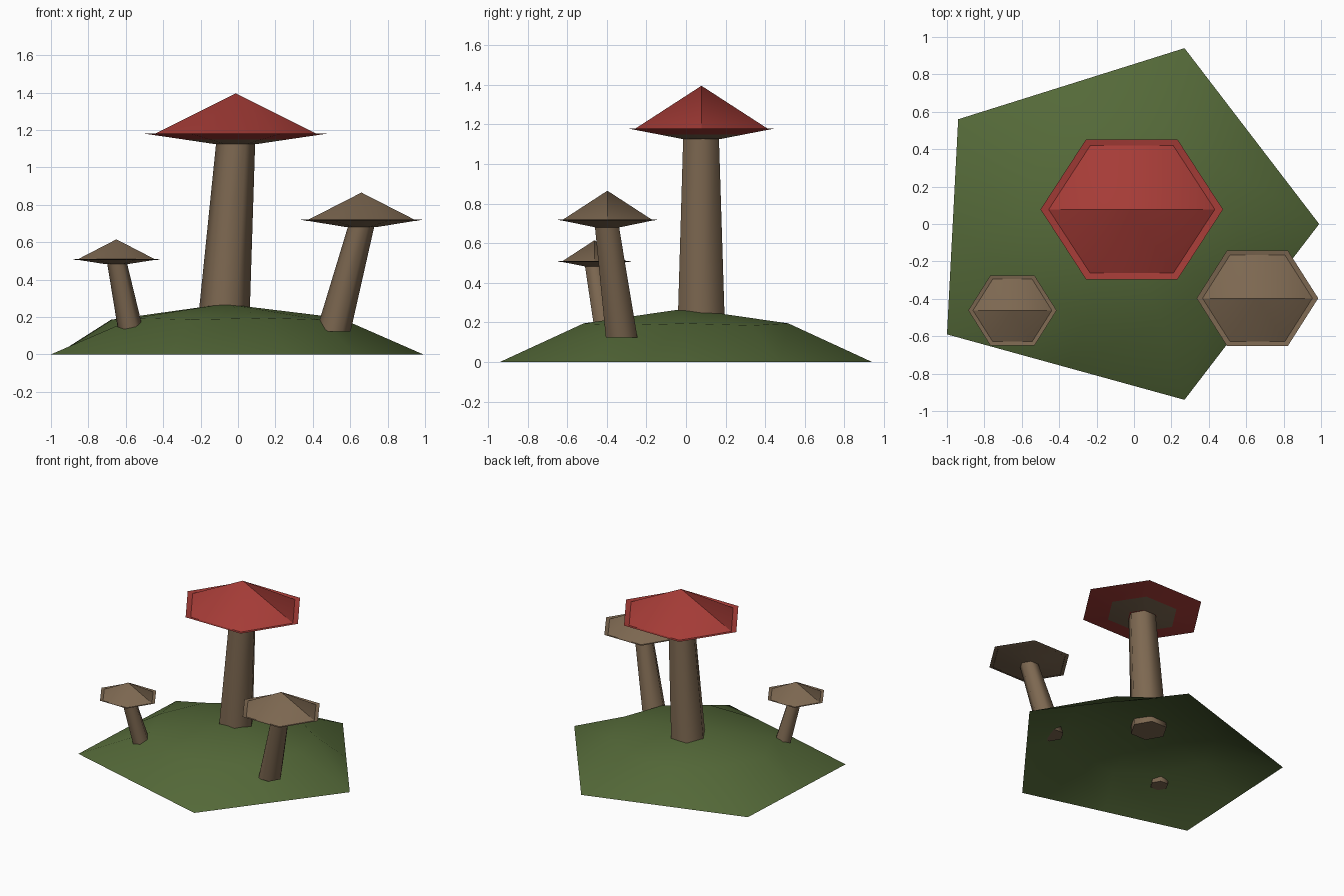
import bpy, bmesh
from math import radians, cos, sin, tau
from mathutils import Vector

cube = bpy.data.objects.get("Cube")
if cube:
    bpy.data.objects.remove(cube)


def material(name, rgb):
    m = bpy.data.materials.new(name)
    m.use_nodes = True
    color = (*rgb, 1)
    m.diffuse_color = color
    m.node_tree.nodes["Principled BSDF"].inputs["Base Color"].default_value = color
    return m


RED = material("cap red", (0.38, 0.045, 0.038))
BROWN = material("mushroom brown", (0.205, 0.138, 0.082))
GREEN = material("grass green", (0.089, 0.141, 0.040))


def hexagon(center, rx, ry):
    c = Vector(center)
    return [c + Vector((rx * cos(tau * i / 6), ry * sin(tau * i / 6), 0)) for i in range(6)]


def loft(name, rings, mats, angle, bands=()):
    """Skin a list of rings; a one-point ring is a pole. bands = material per gap."""
    bm = bmesh.new()
    loops = [[bm.verts.new(p) for p in ring] for ring in rings]
    for k, (a, b) in enumerate(zip(loops, loops[1:])):
        n = max(len(a), len(b))
        for i in range(n):
            j = (i + 1) % n
            if len(a) == 1:
                vs = (a[0], b[i], b[j])
            elif len(b) == 1:
                vs = (a[j], a[i], b[0])
            else:
                vs = (a[j], a[i], b[i], b[j])
            f = bm.faces.new(vs)
            f.material_index = bands[k] if bands else 0
    me = bpy.data.meshes.new(name)
    bm.to_mesh(me)
    bm.free()
    for m in mats:
        me.materials.append(m)
    ob = bpy.data.objects.new(name, me)
    bpy.context.collection.objects.link(ob)
    bpy.ops.object.select_all(action='DESELECT')
    ob.select_set(True)
    bpy.context.view_layer.objects.active = ob
    bpy.ops.object.shade_smooth_by_angle(angle=radians(angle))
    return ob


def cap(name, center, rx, ry, apex, rim, bottom, mat):
    """Hexagonal cone with a thin inward lip and a shallow gilled underside."""
    x, y = center
    gill = rim + (bottom - rim) * 0.55
    profile = [(0.91, rim - 0.006), (1, rim), (0.58, gill), (0.24, bottom)]
    rings = [[Vector((x, y, apex))]]
    rings += [hexagon((x, y, z), rx * s, ry * s) for s, z in profile]
    rings.append([Vector((x, y, bottom))])
    loft(name, rings, [mat, BROWN], 31, [0, 0, 0, 1, 0])


def stem(name, base, r_base, top, r_top):
    rings = [[Vector(top)], hexagon(top, r_top, r_top),
             hexagon(base, r_base, r_base), [Vector(base)]]
    loft(name, rings, [BROWN], 65)


# Grassy mound: open shell on an uneven five-sided base
corners = [Vector(p) for p in ((0.99, 0, 0), (0.27, 0.94, 0), (-0.94, 0.56, 0),
                               (-1, -0.59, 0), (0.27, -0.94, 0))]
base, shoulder = [], []
for i, p in enumerate(corners):
    mid = (p + corners[(i + 1) % 5]) / 2
    base += [p, mid]
    shoulder += [p * 0.55 + Vector((0, 0, 0.195)), mid * 0.7 + Vector((0, 0, 0.185))]
loft("grass_mound", [[Vector((-0.07, 0, 0.27))], shoulder, base], [GREEN], 40)

# Tall middle mushroom
stem("tall_stem", (-0.075, 0.077, 0.2), 0.137, (-0.012, 0.076, 1.14), 0.104)
cap("tall_cap", (-0.012, 0.078), 0.488, 0.433, 1.395, 1.18, 1.125, RED)

# Medium mushroom
stem("medium_stem", (0.51, -0.325, 0.123), 0.092, (0.66, -0.4, 0.69), 0.07)
cap("medium_cap", (0.66, -0.397), 0.325, 0.295, 0.865, 0.72, 0.68, BROWN)

# Small mushroom
stem("small_stem", (-0.575, -0.4, 0.135), 0.067, (-0.647, -0.465, 0.49), 0.053)
cap("small_cap", (-0.65, -0.462), 0.236, 0.216, 0.615, 0.51, 0.482, BROWN)
